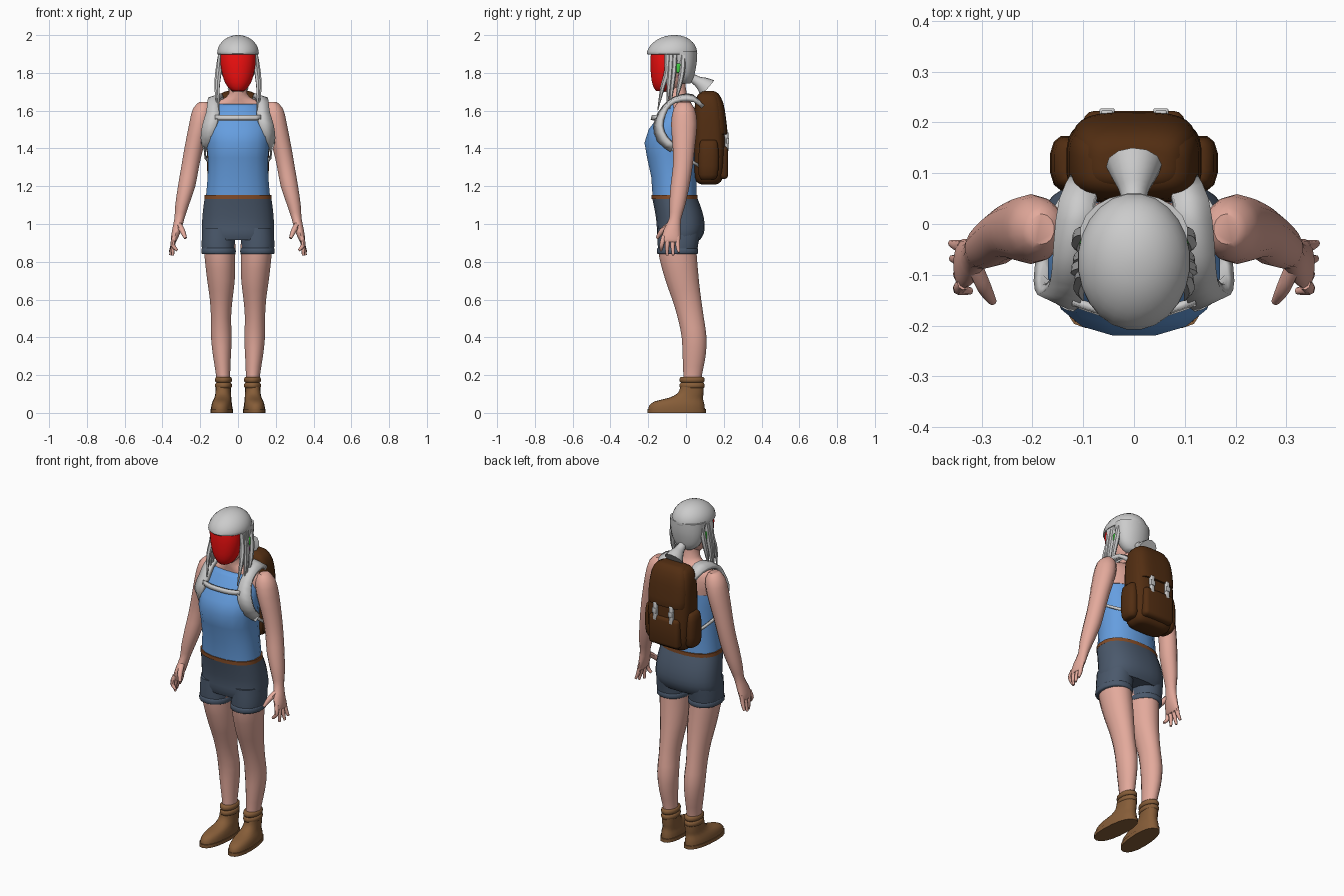
import bpy, bmesh, math
from mathutils import Vector


def mat(name, r, g, b):
    m = bpy.data.materials.new(name)
    m.diffuse_color = (r, g, b, 1)
    return m


SKIN = mat("skin", .77, .40, .33)
BLUE = mat("blue_cloth", .13, .34, .74)
NAVY = mat("dark_cloth", .07, .10, .15)
TAN = mat("boot_leather", .24, .11, .04)
BELT = mat("belt_leather", .22, .07, .02)
PACK = mat("pack_canvas", .085, .027, .006)
RED = mat("face_red", .9, .005, .005)
GREEN = mat("ear_green", .05, .6, .05)
PINK = mat("earring_pink", .8, .05, .5)


def finish(name, bm, m, mirror=False, thick=0, angle=45):
    bmesh.ops.recalc_face_normals(bm, faces=bm.faces)
    me = bpy.data.meshes.new(name)
    bm.to_mesh(me)
    bm.free()
    ob = bpy.data.objects.new(name, me)
    bpy.context.collection.objects.link(ob)
    if m:
        me.materials.append(m)
    bpy.ops.object.select_all(action='DESELECT')
    ob.select_set(True)
    bpy.context.view_layer.objects.active = ob
    bpy.ops.object.shade_smooth_by_angle(angle=math.radians(angle))
    if thick:
        s = ob.modifiers.new("thickness", 'SOLIDIFY')
        s.thickness, s.offset = thick, 0
    if mirror:
        ob.modifiers.new("mirror", 'MIRROR')
    return ob


def smooth_path(pts, k):
    # Catmull-Rom refinement of rows of numbers
    out = []
    for i in range(len(pts) - 1):
        p = [pts[max(0, min(len(pts) - 1, i + d))] for d in (-1, 0, 1, 2)]
        for j in range(k):
            t = j / k
            out.append([.5 * (2 * b + (c - a) * t + (2 * a - 5 * b + 4 * c - d) * t * t
                              + (3 * b - a - 3 * c + d) * t ** 3) for a, b, c, d in zip(*p)])
    return out + [list(pts[-1])]


def skin_rings(rings):
    bm = bmesh.new()
    vs = [[bm.verts.new(c) for c in r] for r in rings]
    n = len(vs[0])
    for a, b in zip(vs, vs[1:]):
        for i in range(n):
            j = (i + 1) % n
            bm.faces.new((a[i], a[j], b[j], b[i]))
    bm.faces.new(vs[0])
    bm.faces.new(vs[-1])
    return bm


def loft(name, rows, m, n=16, e=2, k=2, mirror=False, splay=0):
    # stacked horizontal (super)ellipses: x, y, z, rx, ry
    def f(c):
        return math.copysign(abs(c) ** (2 / e), c)
    rings = []
    for x, y, z, rx, ry in smooth_path(rows, k):
        ring = []
        for i in range(n):
            a = 2 * math.pi * (i + .5) / n
            py = y + ry * f(math.sin(a))
            ring.append((x + rx * f(math.cos(a)) - splay * py, py, z))
        rings.append(ring)
    return finish(name, skin_rings(rings), m, mirror)


def tube(name, pts, m, n=8, mirror=True):
    # round tapering tube through x, y, z, radius
    rows = smooth_path(pts, 3)
    rings = []
    for i, r in enumerate(rows):
        d = Vector(rows[min(i + 1, len(rows) - 1)][:3]) - Vector(rows[max(i - 1, 0)][:3])
        u = d.cross(Vector((1, .1, 0))).normalized()
        w = d.cross(u).normalized()
        rings.append([Vector(r[:3]) + r[3] * (u * math.cos(2 * math.pi * q / n) + w * math.sin(2 * math.pi * q / n))
                      for q in range(n)])
    return finish(name, skin_rings(rings), m, mirror)


def ribbon(name, edges, thick, mirror=True):
    # strap between two edge curves, x y z + x y z per row
    bm = bmesh.new()
    vs = [(bm.verts.new(r[:3]), bm.verts.new(r[3:])) for r in smooth_path(edges, 2)]
    for a, b in zip(vs, vs[1:]):
        bm.faces.new((a[0], a[1], b[1], b[0]))
    return finish(name, bm, None, mirror, thick)


def box(name, c, s, m, bev, mirror=False):
    bm = bmesh.new()
    bmesh.ops.create_cube(bm, size=1)
    for v in bm.verts:
        v.co = Vector([c[i] + v.co[i] * s[i] for i in range(3)])
    bmesh.ops.bevel(bm, geom=bm.edges[:], offset=bev, segments=3, profile=.5, affect='EDGES')
    return finish(name, bm, m, mirror)


# Boots
loft("boot", [(.083, -.05, .015, .055, .15), (.083, -.048, .04, .054, .146), (.082, -.035, .062, .049, .128),
              (.08, .0, .08, .044, .09), (.08, .025, .105, .041, .068), (.08, .032, .14, .04, .062)],
     TAN, 18, 2.3, 2, True, .06)
loft("boot_sole", [(.083, -.05, 0, .059, .155), (.083, -.05, .02, .059, .155)], TAN, 18, 2.3, 1, True, .06)
for z in (.13, .16):
    loft("boot_cuff", [(.077, .032, z, .038, .06), (.077, .032, z + .007, .045, .067),
                       (.077, .032, z + .022, .045, .067), (.077, .032, z + .03, .038, .06)], TAN, 16, 2, 2, True)

# Legs
loft("leg", [(.078, .033, .15, .037, .05), (.079, .035, .2, .038, .05), (.085, .043, .3, .048, .062),
             (.088, .043, .4, .056, .067), (.09, .026, .5, .054, .07), (.089, .004, .6, .061, .078),
             (.09, -.02, .7, .074, .09), (.096, -.043, .83, .083, .102), (.096, -.045, .9, .083, .1)],
     SKIN, 16, 2, 2, True)

# Shorts and belt
loft("shorts_hips", [(0, -.035, .915, .186, .11), (0, -.03, .95, .193, .125), (0, -.028, 1.0, .192, .128),
                     (0, -.04, 1.07, .187, .126), (0, -.06, 1.14, .177, .12)], NAVY, 24, 2.4, 2)
loft("shorts_leg", [(.103, -.045, .85, .088, .103), (.104, -.042, .9, .09, .108), (.1, -.035, .98, .088, .115)],
     NAVY, 18, 2.2, 2, True)
loft("shorts_cuff", [(.103, -.045, .84, .087, .103), (.103, -.045, .846, .092, .109),
                     (.103, -.045, .866, .092, .109), (.103, -.045, .873, .087, .104)], NAVY, 18, 2.2, 2, True)
loft("belt", [(0, -.06, 1.132, .179, .123), (0, -.06, 1.153, .178, .123)], BELT, 24, 2.4, 1)

# Tank top, shoulders and neck
loft("tank_top", [(0, -.06, 1.148, .172, .119), (0, -.065, 1.25, .163, .121), (0, -.075, 1.35, .162, .133),
                  (0, -.085, 1.43, .168, .137), (0, -.075, 1.5, .172, .125), (0, -.055, 1.56, .16, .1),
                  (0, -.04, 1.62, .125, .078), (0, -.035, 1.635, .11, .068)], BLUE, 16, 2.35, 1)
loft("shoulders_and_neck", [(0, -.02, 1.5, .165, .07), (0, -.02, 1.58, .185, .068), (0, -.025, 1.63, .165, .058),
                            (0, -.035, 1.66, .085, .055), (0, -.045, 1.69, .05, .05), (0, -.055, 1.76, .045, .05)],
     SKIN, 16, 2, 2)

# Arms and hands
loft("arm", [(.182, -.01, 1.645, .025, .03), (.187, -.01, 1.61, .053, .056), (.203, -.01, 1.53, .057, .069),
             (.234, -.012, 1.4, .051, .058), (.254, -.018, 1.3, .048, .052), (.272, -.032, 1.2, .047, .05),
             (.296, -.046, 1.1, .037, .042), (.31, -.057, 1.03, .027, .032), (.324, -.073, .97, .025, .044),
             (.338, -.08, .92, .018, .05), (.341, -.08, .905, .012, .045)], SKIN, 14, 2, 2, True)
for tip_x, tip_y, tip_z, base_y in ((.322, -.132, .86, -.118), (.345, -.1, .833, -.093),
                                    (.358, -.068, .835, -.067), (.36, -.038, .85, -.043)):
    tube("finger", [(.336, base_y, .935, .012), (.345, (base_y + tip_y) / 2 - .003, .89, .012),
                    (tip_x, tip_y, tip_z, .007)], SKIN)
tube("thumb", [(.315, -.08, 1.0, .016), (.295, -.125, .965, .015), (.278, -.153, .925, .008)], SKIN)

# Head
loft("head", [(0, -.085, 1.7, .03, .04), (0, -.075, 1.74, .065, .065), (0, -.07, 1.8, .086, .08),
              (0, -.07, 1.9, .095, .09), (0, -.07, 1.94, .07, .07)], SKIN, 18)
loft("face", [(0, -.125, 1.703, .026, .03), (0, -.12, 1.715, .045, .047), (0, -.115, 1.75, .07, .066),
              (0, -.112, 1.81, .088, .076), (0, -.112, 1.87, .095, .077), (0, -.11, 1.92, .094, .075)], RED, 20)
box("ear", (.096, -.04, 1.825), (.022, .028, .05), GREEN, .009, True)
box("earring", (.1, -.036, 1.775), (.01, .012, .03), PINK, .004, True)

# Hair: cap, back of the head, side locks, ponytail
loft("hair_cap", [(0, -.073, 1.898, .106, .129), (0, -.074, 1.903, .111, .135), (0, -.072, 1.93, .107, .128),
                  (0, -.068, 1.96, .09, .107), (0, -.064, 1.985, .06, .072), (0, -.062, 1.997, .027, .033),
                  (0, -.062, 2.0, .004, .005)], None, 24)
loft("hair_back", [(0, -.01, 1.745, .045, .035), (0, -.01, 1.77, .075, .05), (0, -.012, 1.81, .094, .062),
                   (0, -.015, 1.86, .103, .073), (0, -.02, 1.915, .107, .08)], None, 20)
for sy, mx, my, ex, ey, ez in ((-.1, .108, -.1, .1, -.15, 1.6), (-.08, .114, -.085, .112, -.1, 1.625),
                               (-.06, .11, -.065, .115, -.085, 1.61), (-.015, .112, -.02, .108, -.055, 1.65)):
    tube("hair_lock", [(.09, sy, 1.9, .016), (mx - .008, my, 1.81, .015), (mx, (my + ey) / 2, 1.72, .012),
                       (ex, ey, ez, .002)], None, 6)
tube("ponytail", [(0, .03, 1.775, .022), (0, .062, 1.755, .028), (0, .09, 1.738, .042), (0, .115, 1.718, .055)],
     None, 12, False)

# Backpack body, lid, pockets and buckles
loft("backpack", [(0, .12, 1.21, .085, .04), (0, .12, 1.225, .112, .066), (0, .122, 1.28, .128, .08),
                  (0, .125, 1.4, .133, .084), (0, .122, 1.55, .132, .08), (0, .118, 1.64, .122, .07),
                  (0, .115, 1.685, .1, .052), (0, .115, 1.697, .07, .03)], PACK, 28, 3.6)
loft("backpack_lid", [(0, .135, 1.475, .118, .08), (0, .135, 1.485, .124, .085), (0, .132, 1.56, .125, .08),
                      (0, .128, 1.64, .115, .07), (0, .122, 1.69, .09, .05), (0, .12, 1.703, .06, .028)],
     PACK, 28, 3.6)
box("front_pocket", (0, .19, 1.325), (.2, .066, .175), PACK, .022)
loft("side_pocket", [(.125, .115, 1.235, .018, .035), (.13, .118, 1.26, .032, .052), (.132, .12, 1.36, .034, .055),
                     (.13, .12, 1.43, .028, .048), (.122, .12, 1.445, .016, .035)], PACK, 12, 2.6, 2, True)
box("buckle_strap", (.053, .213, 1.435), (.024, .022, .105), None, .005, True)
box("buckle", (.053, .22, 1.44), (.03, .016, .03), None, .004, True)

# Shoulder straps and chest strap
ribbon("shoulder_strap", [(.07, .075, 1.635, .125, .09, 1.62), (.08, .03, 1.678, .145, .045, 1.655),
                          (.095, -.03, 1.675, .155, -.03, 1.658), (.1, -.09, 1.645, .16, -.085, 1.635),
                          (.1, -.14, 1.585, .166, -.115, 1.585), (.115, -.163, 1.52, .185, -.13, 1.52),
                          (.145, -.145, 1.44, .19, -.105, 1.46), (.168, -.08, 1.385, .183, -.06, 1.42)], .022)
ribbon("lower_strap", [(.172, -.075, 1.39, .174, -.07, 1.41), (.172, -.01, 1.345, .173, -.01, 1.362),
                       (.13, .07, 1.3, .13, .07, 1.317)], .01)
ribbon("chest_strap", [(x, y, 1.55, x, y + .006, 1.575) for x, y in
                       ((-.12, -.155), (-.06, -.176), (0, -.18), (.06, -.176), (.12, -.155))], .014, False)
